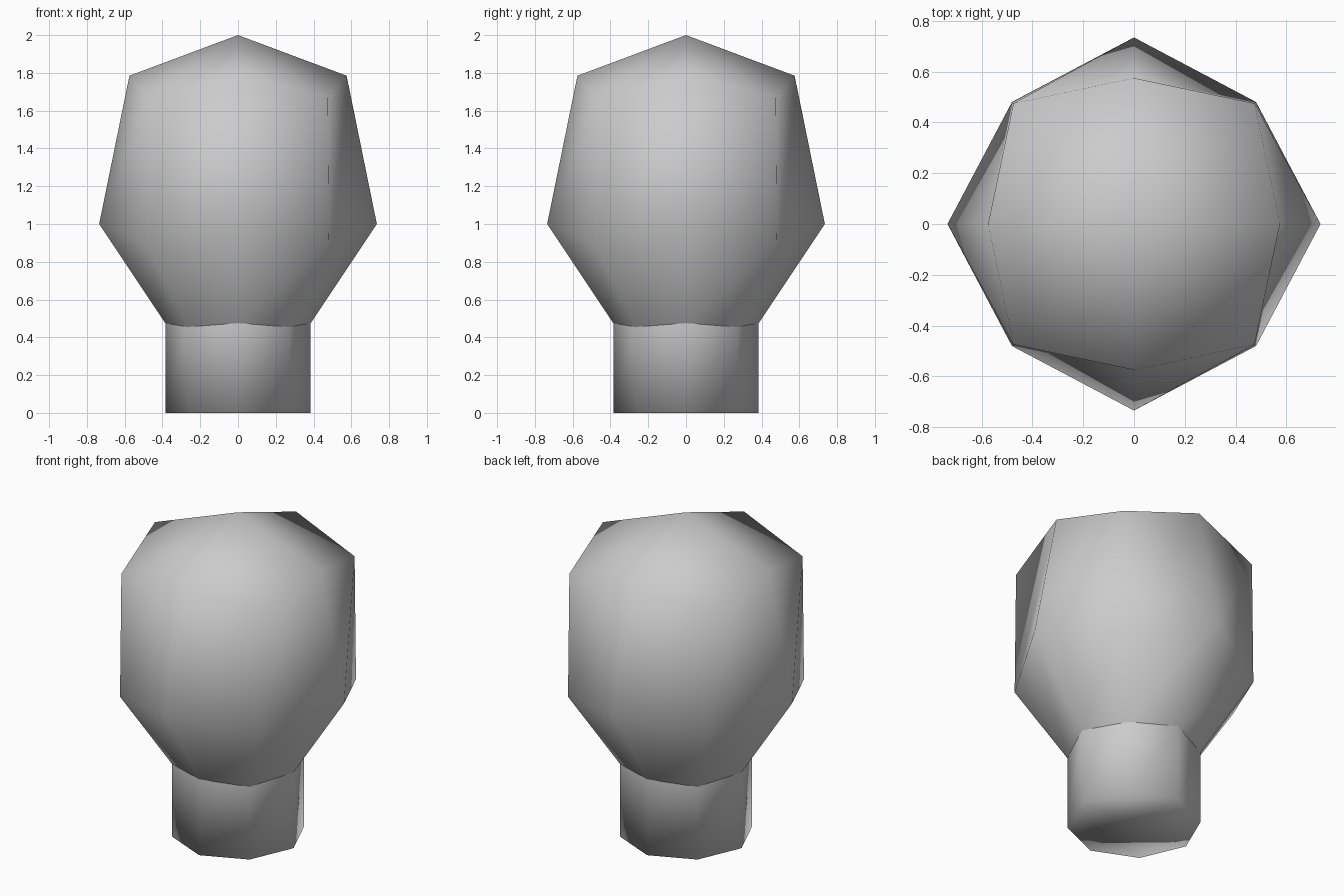
import bpy, bmesh
from math import cos, sin, pi

if "Cube" in bpy.data.objects:
    bpy.data.objects.remove(bpy.data.objects["Cube"])


def ring(bm, axis, diag):
    """Eight verts alternating axis / diagonal; each is (radius, z)."""
    verts = []
    for i in range(8):
        r, z = diag if i % 2 else axis
        verts.append(bm.verts.new((r * cos(i * pi / 4), r * sin(i * pi / 4), z)))
    return verts


def build(name, rings, cap_z, cap_first):
    """Stack of rings joined by quads, with one end closed by four quads."""
    bm = bmesh.new()
    loops = [ring(bm, a, d) for a, d in rings]
    for lo, hi in zip(loops, loops[1:]):
        for i in range(8):
            j = (i + 1) % 8
            bm.faces.new((lo[i], lo[j], hi[j], hi[i]))
    end = loops[0] if cap_first else loops[-1]
    tip = bm.verts.new((0, 0, cap_z))
    for i in range(0, 8, 2):
        quad = [tip, end[i], end[i + 1], end[(i + 2) % 8]]
        bm.faces.new(quad[::-1] if cap_first else quad)
    for f in bm.faces:
        f.smooth = True
    mesh = bpy.data.meshes.new(name)
    bm.to_mesh(mesh)
    bm.free()
    obj = bpy.data.objects.new(name, mesh)
    bpy.context.collection.objects.link(obj)
    return obj


# Joint shared by the stem and the bulbous crown
joint = ((0.385, 0.475), (0.38, 0.455))

# Straight stem, closed at the ground
build("stem", [((0.385, 0), (0.38, 0)), joint], 0, True)

# Crown, closed by a low peak
build("crown", [joint,
                ((0.735, 1.0), (0.68, 0.90)),
                ((0.575, 1.785), (0.672, 1.67))], 2.0, False)
